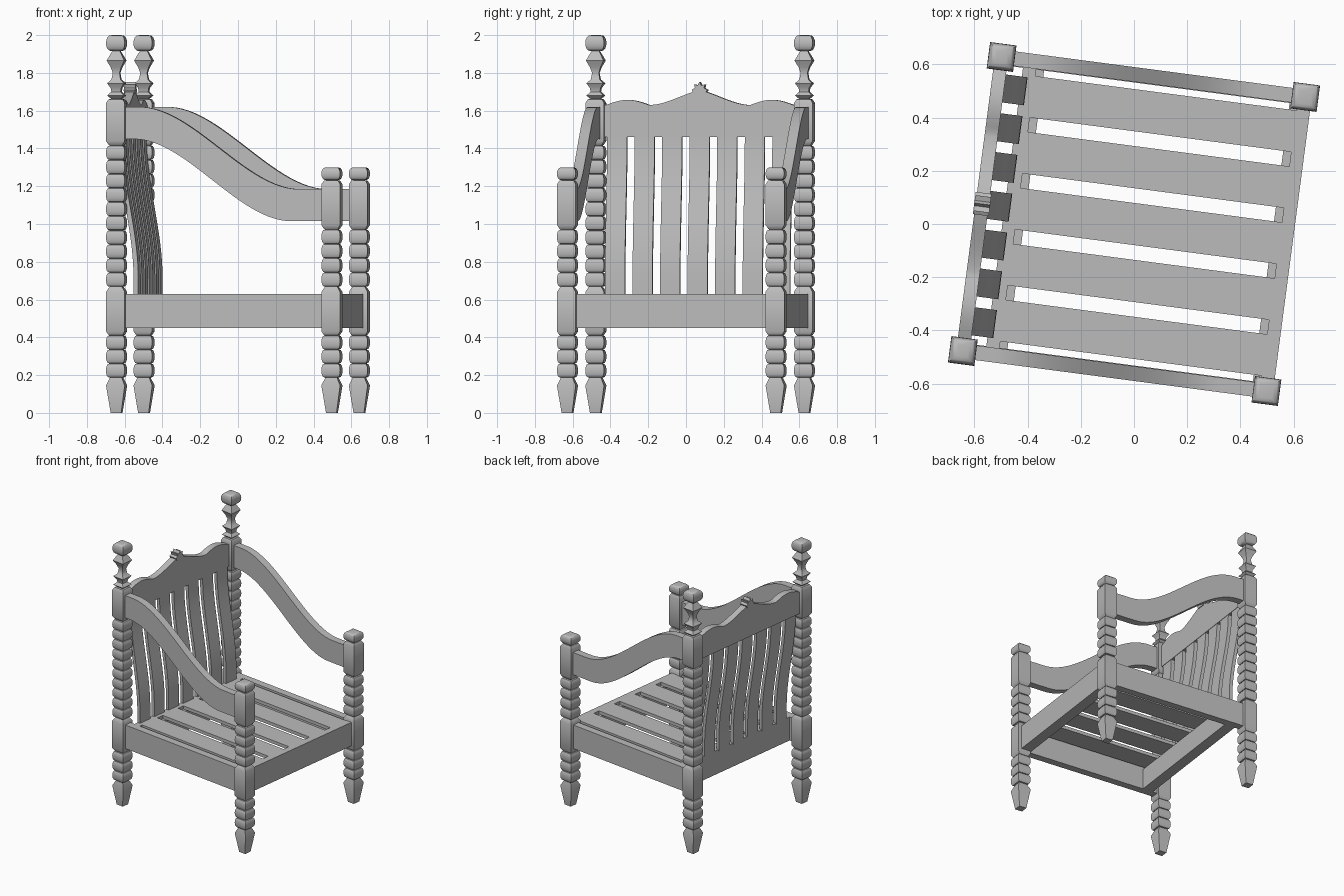
import bpy, bmesh, math
from mathutils import Matrix, Vector

cube = bpy.data.objects.get("Cube")
if cube:
    bpy.data.objects.remove(cube)

wood = bpy.data.materials.new("grey_wood")
wood.use_nodes = True
GREY = (0.5, 0.5, 0.5, 1)
wood.diffuse_color = GREY
wood.node_tree.nodes["Principled BSDF"].inputs["Base Color"].default_value = GREY

# The chair faces its own u axis, turned slightly about z
TURN = Matrix.Rotation(math.radians(-7.5), 4, "Z")
U, V = 0.575, 0.557          # post centres


def finish(bm, name, smooth=False):
    bmesh.ops.recalc_face_normals(bm, faces=bm.faces)
    bm.transform(TURN)
    mesh = bpy.data.meshes.new(name)
    bm.to_mesh(mesh)
    bm.free()
    mesh.materials.append(wood)
    ob = bpy.data.objects.new(name, mesh)
    bpy.context.collection.objects.link(ob)
    if smooth:
        bpy.ops.object.select_all(action="DESELECT")
        ob.select_set(True)
        bpy.context.view_layer.objects.active = ob
        bpy.ops.object.shade_smooth_by_angle(angle=math.radians(40))
    return ob


def box(name, u, v, z):
    bm = bmesh.new()
    bmesh.ops.create_cube(bm, size=1)
    for p in bm.verts:
        p.co = [r[0] + (r[1] - r[0]) * (c + 0.5) for r, c in zip((u, v, z), p.co)]
    return finish(bm, name)


def extrude(name, outline, direction, smooth=False):
    """Extrude a closed outline of 3D points along a direction."""
    bm = bmesh.new()
    face = bm.faces.new([bm.verts.new(p) for p in outline])
    out = bmesh.ops.extrude_face_region(bm, geom=[face])
    moved = [g for g in out["geom"] if isinstance(g, bmesh.types.BMVert)]
    bmesh.ops.translate(bm, verts=moved, vec=Vector(direction))
    return finish(bm, name, smooth)


def ease(x, a, b):
    t = min(max((x - a) / (b - a), 0), 1)
    return t * t * (3 - 2 * t)


# Turned square posts, described as (height, half width) profiles
def bead(z0, z1, inner=0.032, outer=0.05):
    n = 8
    return [(z0 + (z1 - z0) * (1 - math.cos(math.pi * i / n)) / 2,
             inner + (outer - inner) * math.sin(math.pi * i / n) ** 0.7)
            for i in range(n + 1)]


def beads(z0, z1, count):
    step = (z1 - z0) / count
    return [p for i in range(count) for p in bead(z0 + i * step, z0 + (i + 1) * step)]


def block(z0, z1):
    return [(z0, 0.038), (z0 + 0.02, 0.05), (z1 - 0.02, 0.05), (z1, 0.038)]


def post(name, u, v, profile):
    bm = bmesh.new()
    rings, last = [], None
    for z, r in profile:
        if last and abs(z - last[0]) + abs(r - last[1]) < 1e-5:
            continue
        last = (z, r)
        rings.append([bm.verts.new((u + r * a, v + r * b, z))
                      for a, b in ((-1, -1), (1, -1), (1, 1), (-1, 1))])
    for lo, hi in zip(rings, rings[1:]):
        for i in range(4):
            j = (i + 1) % 4
            bm.faces.new((lo[i], lo[j], hi[j], hi[i]))
    bm.faces.new(rings[0])
    bm.faces.new(rings[-1])
    return finish(bm, name, True)


lower = [(0, 0.028), (0.145, 0.05), (0.185, 0.032)] + beads(0.187, 0.41, 3) + block(0.412, 0.66)
front_profile = lower + beads(0.668, 0.97, 4) + block(0.975, 1.23) + bead(1.232, 1.3, 0.025)
finial = [(1.662, 0.025), (1.68, 0.045), (1.7, 0.025), (1.72, 0.028), (1.745, 0.045),
          (1.765, 0.024), (1.8, 0.018), (1.83, 0.028), (1.865, 0.047), (1.89, 0.034), (1.915, 0.02)]
back_profile = (lower + beads(0.668, 1.415, 10) + block(1.42, 1.66)
                + finial + bead(1.915, 2.0, 0.02))

for side, s in (("left", 1), ("right", -1)):
    post(side + "_front_post", U, s * V, front_profile)
    post(side + "_back_post", -U, s * V, back_profile)
    box(side + "_seat_rail", (-0.55, 0.55), sorted((s * 0.527, s * 0.582)), (0.45, 0.63))
    # Sweeping arm
    us = [-0.54 + 1.08 * i / 32 for i in range(33)]
    top = [(u, s * V - 0.0275, 1.62 - 0.435 * ease(u, -0.45, 0.4)) for u in us]
    low = [(u, s * V - 0.0275, 1.45 - 0.435 * ease(u, -0.48, 0.36)) for u in us]
    extrude(side + "_arm", top + low[::-1], (0, 0.055, 0), True)

# Front and back seat rails with ledges carrying the slats
box("front_rail", (0.55, 0.6), (-0.53, 0.53), (0.45, 0.63))
box("front_ledge", (0.52, 0.55), (-0.53, 0.53), (0.45, 0.605))
box("back_rail", (-0.49, -0.44), (-0.53, 0.53), (0.45, 0.63))
box("back_ledge", (-0.44, -0.41), (-0.53, 0.53), (0.45, 0.605))
for i in range(5):
    c = (i - 2) * 0.212
    box(f"seat_slat_{i + 1}", (-0.44, 0.55), (c - 0.0785, c + 0.0785), (0.605, 0.63))

# Curved back slats
zs = [0.62 + 0.86 * i / 24 for i in range(25)]
for i in range(7):
    v = (i - 3) * 0.147 - 0.053
    fore = [(-0.468 - 0.085 * ease(z, 0.72, 1.46), v, z) for z in zs]
    rear = [(u - 0.025, v, z) for u, v, z in fore]
    extrude(f"back_slat_{i + 1}", fore + rear[::-1], (0, 0.106, 0), True)

# Shaped crest rail: cosine swell in the middle, small humps at the ends
crest = []
for i in range(61):
    v = -0.51 + 1.02 * i / 60
    a = abs(v)
    z = 1.63 + 0.087 * (1 - ease(a, -0.06, 0.27))
    if a > 0.27:
        z += 0.027 * math.sin(math.pi * min((a - 0.27) / 0.23, 1.08)) ** 1
    crest.append((-0.6, v, z))
extrude("crest_rail", [(-0.6, -0.51, 1.46)] + crest + [(-0.6, 0.51, 1.46)], (0.05, 0, 0), True)

# Small pointed ornament on the crest
points = [(-0.6, -0.03, 1.69)]
for k in range(9):
    ang = math.pi * (1 - k / 8)
    r = 0.042 if k % 2 == 0 else 0.026
    points.append((-0.605, r * math.cos(ang), 1.71 + r * math.sin(ang)))
points[0] = (-0.605, -0.03, 1.69)
points.append((-0.605, 0.03, 1.69))
extrude("crest_ornament", points, (0.06, 0, 0))
